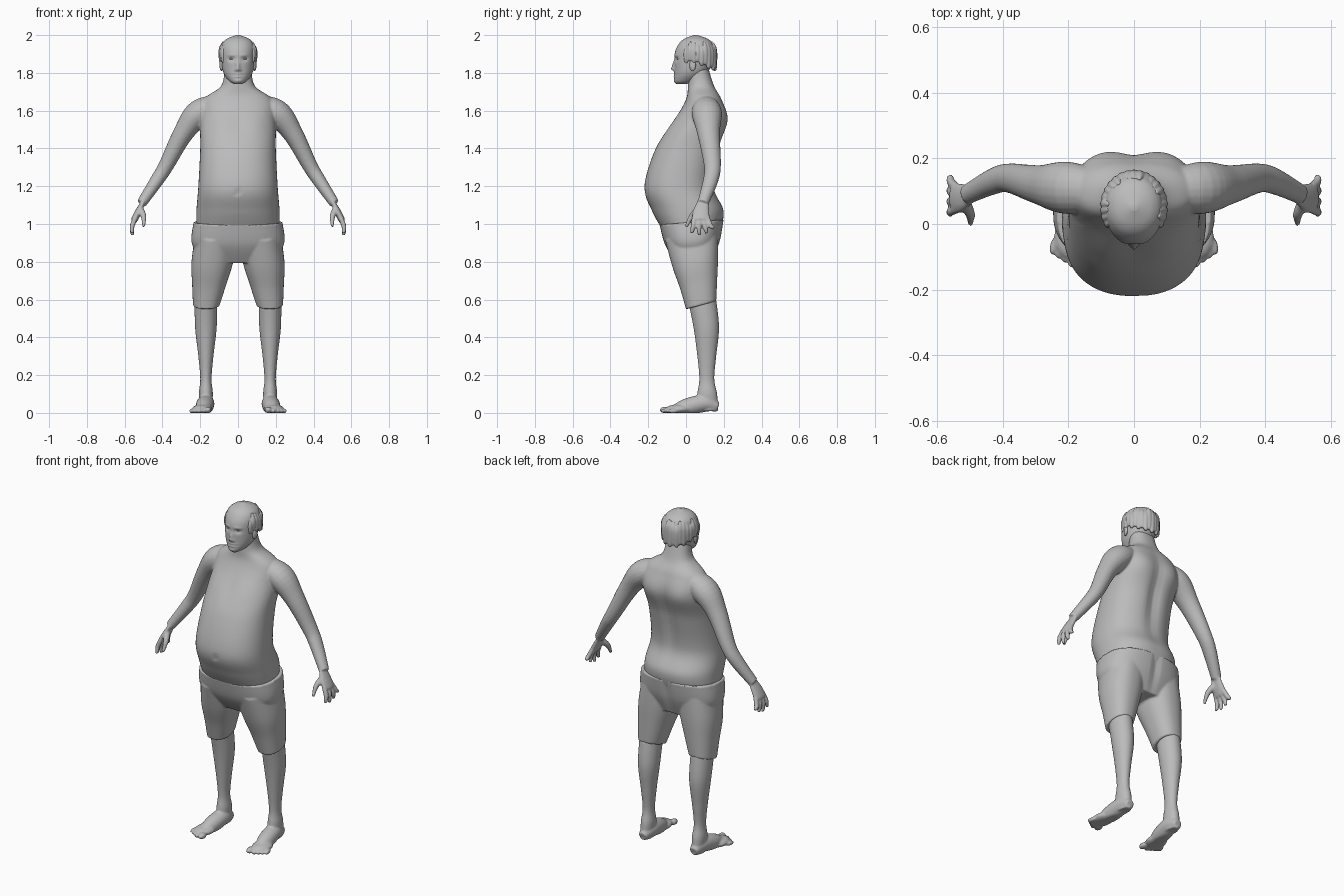
import bpy, bmesh, math
from mathutils import Vector, Matrix

old = bpy.data.objects.get("Cube")
if old:
    bpy.data.objects.remove(old, do_unlink=True)

shade = (0.5, 0.5, 0.5, 1)
grey = bpy.data.materials.new("plain grey")
grey.use_nodes = True
grey.diffuse_color = shade
grey.node_tree.nodes["Principled BSDF"].inputs["Base Color"].default_value = shade


def smooth_rows(rows, steps):
    """Fill in between section rows with a smooth spline."""
    filled = []
    last = len(rows) - 1
    for i in range(last):
        corners = rows[max(i - 1, 0)], rows[i], rows[i + 1], rows[min(i + 2, last)]
        for k in range(steps):
            t = k / steps
            row = []
            for before, start, end, after in zip(*corners):
                leave, arrive = (end - before) / 2, (after - start) / 2
                ease = t * t * (3 - 2 * t)
                row.append(start + (end - start) * ease
                           + leave * t * (1 - t) ** 2 - arrive * t * t * (1 - t))
            filled.append(row)
    return filled + [list(rows[last])]


def skin(bm, rings):
    """Join rings of points into a closed skin."""
    loops = [[bm.verts.new(point) for point in ring] for ring in rings]
    for low, high in zip(loops, loops[1:]):
        for i in range(len(low)):
            bm.faces.new((low[i - 1], low[i], high[i], high[i - 1]))
    bm.faces.new(loops[0][::-1])
    bm.faces.new(loops[-1])


def stack(bm, rows, x=0, lean=0, power=2.0, tilt=0, sides=64, steps=8):
    """Level sections: height, half width, front y, back y."""
    rings = []
    for z, half, front, back in smooth_rows(rows, steps):
        middle, ring = (front + back) / 2, []
        depth = (back - front) / 2
        centre = x + lean * (rows[0][0] - z)
        for i in range(sides):
            angle = math.tau * i / sides
            across, along = (math.copysign(abs(v) ** (2 / power), v)
                             for v in (math.cos(angle), math.sin(angle)))
            ring.append((centre + half * across, middle + depth * along, z + tilt * depth * along))
        rings.append(ring)
    skin(bm, rings)


def limb(bm, rows, side=1, ref=(0, 1, 0), flat=1.0, sides=20, steps=6):
    """Sections along a path: x, y, z, radius; flat thins them across ref."""
    rows, rings = smooth_rows(rows, steps), []
    points = [Vector((x * side, y, z)) for x, y, z, radius in rows]
    for i, point in enumerate(points):
        ahead = (points[min(i + 1, len(points) - 1)] - points[max(i - 1, 0)]).normalized()
        u = Vector(ref)
        u = (u - ahead * u.dot(ahead)).normalized() * rows[i][-1]
        v = ahead.cross(u) * flat
        angles = [math.tau * k / sides for k in range(sides)]
        rings.append([point + u * math.cos(a) + v * math.sin(a) for a in angles])
    skin(bm, rings)


def blob(bm, place, size, turn=0):
    matrix = Matrix.Translation(place) @ Matrix.Rotation(turn, 4, 'Z') @ Matrix.Diagonal((*size, 1))
    bmesh.ops.create_uvsphere(bm, u_segments=16, v_segments=10, radius=1, matrix=matrix)


def swell(bm, facing, x, z, width, height, amount, limit=0):
    """Push a mirrored spot on the front (-1) or back (1) outward."""
    for vert in bm.verts:
        if (vert.co.y - limit) * facing > 0:
            reach = ((abs(vert.co.x) - x) / width) ** 2 + ((vert.co.z - z) / height) ** 2
            vert.co.y += facing * amount * math.exp(-reach)


def finish(name, bm, voxel=None, passes=0):
    bmesh.ops.recalc_face_normals(bm, faces=bm.faces)
    mesh = bpy.data.meshes.new(name)
    bm.to_mesh(mesh)
    bm.free()
    mesh.materials.append(grey)
    mesh.shade_smooth()
    part = bpy.data.objects.new(name, mesh)
    bpy.context.collection.objects.link(part)
    if voxel:
        blend = part.modifiers.new("blend", 'REMESH')
        blend.mode, blend.voxel_size, blend.use_smooth_shade = 'VOXEL', voxel, True
        soften = part.modifiers.new("soften", 'SMOOTH')
        soften.factor, soften.iterations = 0.5, passes


# Torso and neck, then chest, navel, spine and shoulder blades
body = bmesh.new()
stack(body, [(.96, .22, -.12, .18), (1.07, .22, -.18, .2), (1.2, .21, -.22, .15), (1.4, .2, -.16, .18),
             (1.55, .2, -.06, .22), (1.66, .18, 0, .19), (1.73, .09, .01, .15), (1.82, .07, .01, .12)],
      power=2.3)
swell(body, -1, x=.09, z=1.53, width=.07, height=.06, amount=.01)
swell(body, -1, x=0, z=1.17, width=.01, height=.01, amount=-.01)
swell(body, 1, x=0, z=1.4, width=.04, height=.2, amount=-.02, limit=.1)
swell(body, 1, x=.11, z=1.56, width=.06, height=.08, amount=.01, limit=.1)

for side in (1, -1):
    # Arm and palm
    limb(body, [(.07, .1, 1.64, .05), (.2, .11, 1.59, .08), (.29, .12, 1.48, .06), (.38, .14, 1.31, .045),
                (.43, .13, 1.23, .04), (.51, .09, 1.11, .03)], side, flat=.9)
    limb(body, [(.5, .09, 1.12, .03), (.53, .08, 1.06, .045), (.55, .08, 1.02, .045)], side, flat=.4)
    # Fingers fan out from the palm, then the thumb
    for k in range(4):
        root, tip, end = .045 + .022 * k, .03 + .04 * k, .94 + .01 * (k - 1) ** 2
        limb(body, [(.54, root, 1.04, .013), (.56, (root + tip) / 2, .99, .013),
                    (.56, tip, end, .009)], side)
    limb(body, [(.52, .07, 1.08, .02), (.5, .03, 1.04, .015), (.5, 0, .985, .008)], side)
    # Lower leg
    stack(body, [(.6, .06, .01, .16), (.45, .057, .04, .175), (.3, .04, .06, .16), (.18, .03, .07, .15),
                 (.1, .037, .06, .165), (.01, .03, .06, .17)], x=side * .17)
    # Foot, ball and toes
    limb(body, [(.17, .17, .03, .025), (.17, .1, .05, .045), (.18, 0, .03, .045), (.19, -.08, .01, .02)],
         side, ref=(1, 0, 0))
    blob(body, (side * .19, -.04, .02), (.055, .07, .025))
    blob(body, (side * .16, -.11, .015), (.02, .03, .018))
    for k in range(4):
        blob(body, (side * (.187 + .019 * k), -.105 + .013 * k, .01), (.013, .03, .013), side * .25)
for vert in body.verts:
    vert.co.z = max(vert.co.z, 0)
finish("body", body, voxel=.006, passes=4)

# Shorts: seat and two legs with slanted hems
shorts = bmesh.new()
stack(shorts, [(1.01, .235, -.14, .2), (.9, .245, -.11, .18), (.8, .19, -.05, .14)], power=2.5, tilt=.08)
for side in (1, -1):
    stack(shorts, [(.95, .11, -.11, .17), (.8, .11, -.07, .17), (.68, .09, -.03, .165), (.57, .07, 0, .16)],
          x=side * .115, lean=side * .14, power=2.3, tilt=.27)
swell(shorts, 1, x=0, z=.95, width=.02, height=.12, amount=-.01, limit=.08)
finish("shorts", shorts, voxel=.006, passes=3)

# Head
head = bmesh.new()
stack(head, [(1.74, .02, -.05, 0), (1.76, .05, -.06, .06), (1.81, .08, -.06, .12), (1.9, .09, -.06, .155),
             (1.95, .085, -.04, .145), (1.98, .06, -.01, .115), (2, .01, .04, .06)],
      power=2.1, sides=96, steps=12)
# Nose tip, bridge and nostrils
swell(head, -1, x=0, z=1.82, width=.011, height=.011, amount=.014)
swell(head, -1, x=0, z=1.84, width=.01, height=.02, amount=.012)
swell(head, -1, x=.013, z=1.815, width=.006, height=.006, amount=.007)
# Lips, mouth line and chin
swell(head, -1, x=0, z=1.787, width=.02, height=.012, amount=.007)
swell(head, -1, x=0, z=1.787, width=.025, height=.003, amount=-.008)
swell(head, -1, x=0, z=1.757, width=.02, height=.01, amount=.005)
# Eye sockets and brows
swell(head, -1, x=.034, z=1.873, width=.018, height=.01, amount=-.011)
swell(head, -1, x=.034, z=1.894, width=.02, height=.006, amount=.004)
for side in (1, -1):
    blob(head, (side * .088, .035, 1.84), (.009, .018, .03), side * -.3)
finish("head", head)

eyes = bmesh.new()
for side in (1, -1):
    blob(eyes, (side * .034, -.035, 1.875), (.015, .014, .007))
finish("eyes", eyes)

# Fringe of hair locks round the sides and back
hair = bmesh.new()
locks = 21
for i in range(locks):
    angle = math.radians(-30 + 240 * i / (locks - 1))
    out = Vector((math.cos(angle) * .09, math.sin(angle) * .1, 0))
    behind = max(0, math.sin(angle))
    low = 1.85 - .04 * behind + .012 * (i % 2)
    high = 1.94 + .005 * (i * 3 % 4)
    rows = []
    for z, inset, radius in ((low, 1, .006), (low + .02, 1, .013), (high - .03, 1, .014), (high + .01, .86, .006)):
        x, y, _ = out * inset
        rows.append((x, y + .052, z, radius))
    limb(hair, rows, ref=(-out.y, out.x, 0), flat=.9)
finish("hair", hair, voxel=.004, passes=1)
